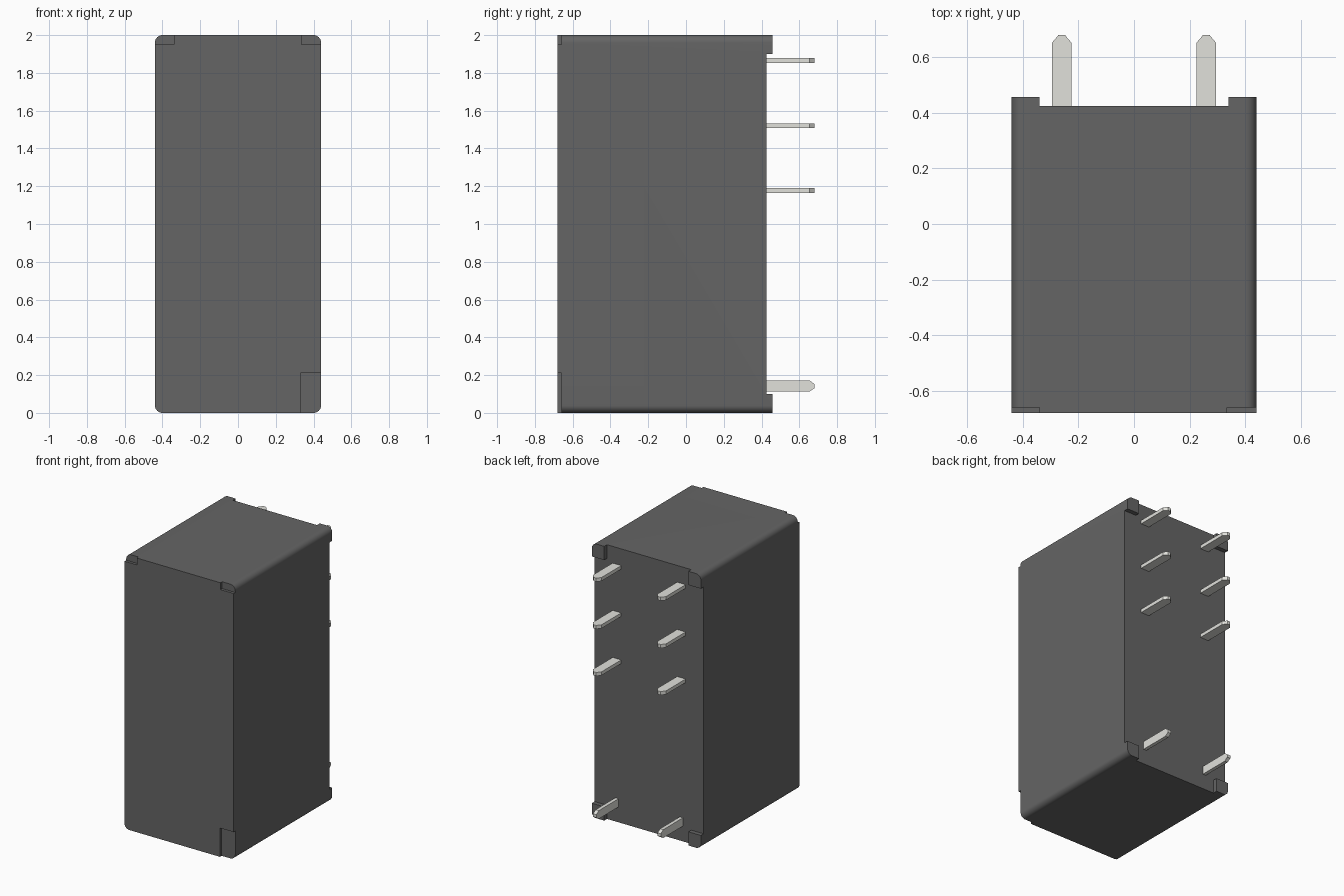
import bpy, bmesh
from math import cos, sin, pi, radians
from mathutils import Matrix

if "Cube" in bpy.data.objects:
    bpy.data.objects.remove(bpy.data.objects["Cube"])


def material(name, color):
    mat = bpy.data.materials.new(name)
    mat.diffuse_color = color
    mat.use_nodes = True
    mat.node_tree.nodes["Principled BSDF"].inputs["Base Color"].default_value = mat.diffuse_color
    return mat


def prism(name, points, offset):
    """Extrude a closed 3D outline along an offset vector."""
    bm = bmesh.new()
    face = bm.faces.new([bm.verts.new(p) for p in points])
    top = bmesh.ops.extrude_face_region(bm, geom=[face])["geom"]
    bmesh.ops.translate(bm, vec=offset,
                        verts=[v for v in top if isinstance(v, bmesh.types.BMVert)])
    bmesh.ops.recalc_face_normals(bm, faces=bm.faces)
    mesh = bpy.data.meshes.new(name)
    bm.to_mesh(mesh)
    bm.free()
    obj = bpy.data.objects.new(name, mesh)
    bpy.context.collection.objects.link(obj)
    return obj


def slab(name, xz, y0, y1):
    """Prism with an x-z outline, running from y0 to y1."""
    return prism(name, [(x, y0, z) for x, z in xz], (0, y1 - y0, 0))


def box_outline(x0, x1, z0, z1):
    return [(x0, z0), (x1, z0), (x1, z1), (x0, z1)]


HALF_W, HEIGHT, R = 0.44, 2.0, 0.04
FRONT, BACK, FEET = -0.68, 0.425, 0.457
dark = material("dark_plastic", (0.13, 0.13, 0.13, 1))
metal = material("pin_metal", (0.75, 0.75, 0.71, 1))

# Housing: rounded rectangle extruded front to back
outline = []
for i, (sx, sz) in enumerate([(1, 1), (-1, 1), (-1, -1), (1, -1)]):
    for k in range(9):
        a = (i + k / 8) * pi / 2
        outline.append((sx * (HALF_W - R) + R * cos(a),
                        HEIGHT / 2 + sz * (HEIGHT / 2 - R) + R * sin(a)))
housing = slab("housing", outline, FRONT, FEET)
housing.data.materials.append(dark)

# Cutters: a cross at the back leaves four corner feet, three shallow front notches
fx, fz, out = HALF_W - 0.10, 0.10, 0.2
cross = [(fx, -out), (fx, fz), (HALF_W + out, fz), (HALF_W + out, HEIGHT - fz),
         (fx, HEIGHT - fz), (fx, HEIGHT + out)]
cross += [(-x, z) for x, z in reversed(cross)]
cutters = [slab("back_cutter", cross, BACK, FEET + out)]
for x0, x1, z0, z1 in [(-0.6, -0.34, 1.95, 2.2), (0.335, 0.6, 1.95, 2.2),
                       (0.33, 0.6, -0.2, 0.21)]:
    cutters.append(slab("notch_cutter", box_outline(x0, x1, z0, z1), FRONT - out, FRONT + 0.02))

bpy.context.view_layer.objects.active = housing
housing.select_set(True)
for cutter in cutters:
    cutter.hide_render = True
    mod = housing.modifiers.new("cut", "BOOLEAN")
    mod.operation, mod.solver, mod.object = "DIFFERENCE", "EXACT", cutter
    bpy.ops.object.modifier_apply(modifier=mod.name)
    bpy.data.objects.remove(cutter)
bpy.ops.object.shade_smooth_by_angle(angle=radians(30))


# Pins: flat blades with tapered tips, the lowest pair turned on edge
def pin(name, x, z, width, upright):
    w, t = width / 2, 0.026
    pts = [(-w, BACK - 0.01), (w, BACK - 0.01), (w, 0.653), (0.011, 0.68),
           (-0.011, 0.68), (-w, 0.653)]
    obj = prism(name, [(px, py, -t / 2) for px, py in pts], (0, 0, t))
    if upright:
        obj.data.transform(Matrix.Rotation(pi / 2, 4, "Y"))
    obj.location = (x, 0, z)
    obj.data.materials.append(metal)


for side, x in (("left", -0.26), ("right", 0.26)):
    for n, z in enumerate((1.865, 1.52, 1.177)):
        pin(f"contact_pin_{side}_{n + 1}", x, z, 0.069, False)
    pin(f"coil_pin_{side}", x, 0.142, 0.06, True)
